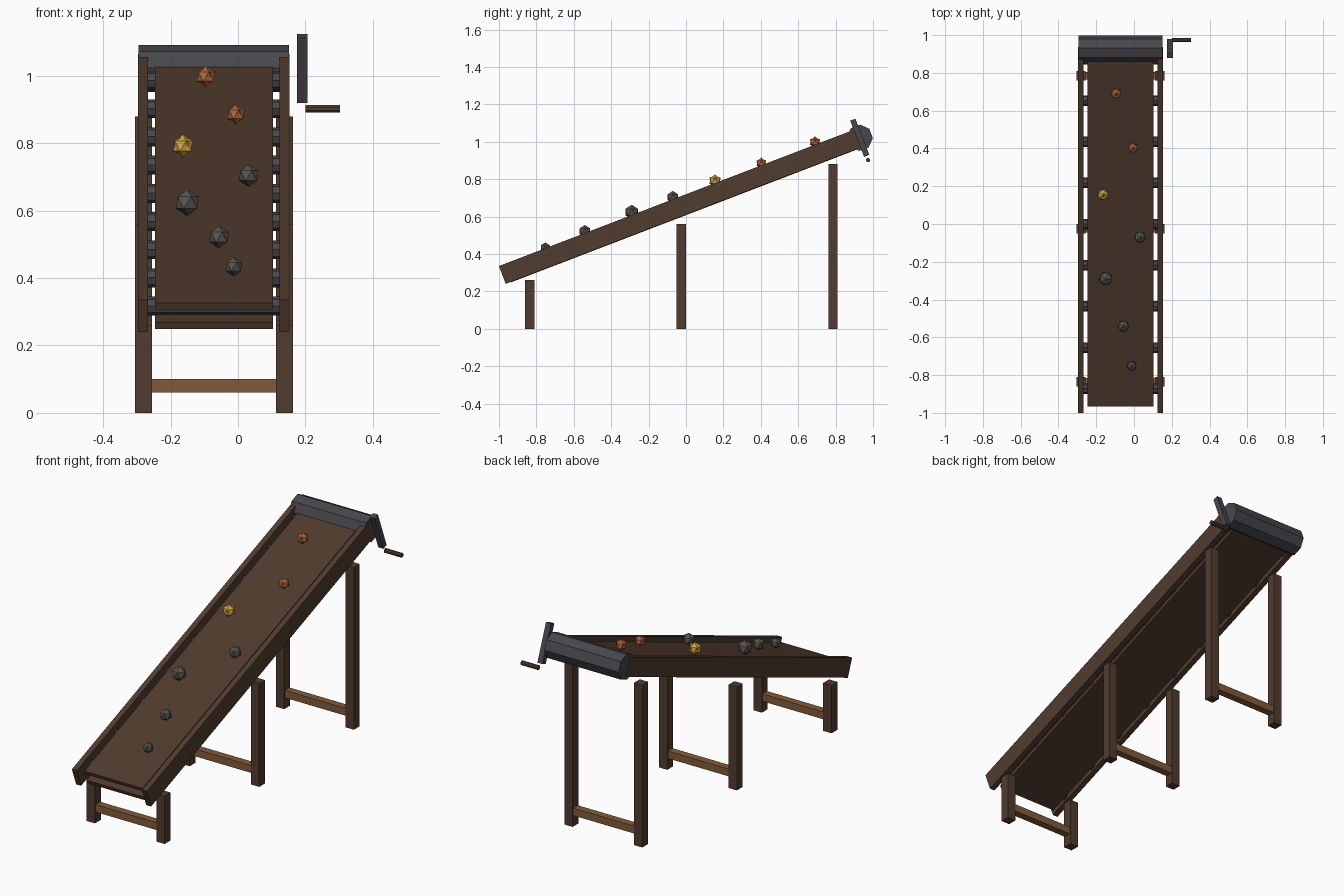
import bpy, bmesh, math
from mathutils import Matrix, Vector

cube = bpy.data.objects.get("Cube")
if cube:
    bpy.data.objects.remove(cube, do_unlink=True)


def material(name, rgb):
    m = bpy.data.materials.new(name)
    m.use_nodes = True
    m.diffuse_color = (*rgb, 1)
    m.node_tree.nodes["Principled BSDF"].inputs["Base Color"].default_value = (*rgb, 1)
    return m


WOOD = material("dark wood", (0.082, 0.045, 0.028))
BELT = material("brown belt", (0.082, 0.043, 0.027))
BRACE = material("light wood", (0.22, 0.105, 0.04))
METAL = material("dark metal", (0.062, 0.062, 0.073))
STONE = material("grey stone", (0.095, 0.09, 0.078))
COPPER = material("copper ore", (0.44, 0.135, 0.045))
GOLD = material("gold ore", (0.62, 0.38, 0.055))

MID = -0.0715                      # centre line of the conveyor in x
SLOPE = math.radians(21)
# Frame of the inclined bed: local y runs up the slope, local z is its normal
BED = Matrix.Translation((MID, 0, 0.665)) @ Matrix.Rotation(SLOPE, 4, 'X')


def finish(name, bm, mat, matrix):
    me = bpy.data.meshes.new(name)
    bm.to_mesh(me)
    bm.free()
    me.materials.append(mat)
    ob = bpy.data.objects.new(name, me)
    ob.matrix_world = matrix
    bpy.context.collection.objects.link(ob)
    return ob


def box(name, size, centre, mat, frame=Matrix()):
    bm = bmesh.new()
    bmesh.ops.create_cube(bm, size=1)
    bmesh.ops.scale(bm, vec=size, verts=bm.verts)
    return finish(name, bm, mat, frame @ Matrix.Translation(centre))


def rod(name, radius, length, centre, mat, frame=Matrix()):
    """Eight-sided bar lying along x, with flats facing up and down the frame."""
    bm = bmesh.new()
    turn = Matrix.Rotation(math.pi / 2, 4, 'Y') @ Matrix.Rotation(math.pi / 8, 4, 'Z')
    bmesh.ops.create_cone(bm, cap_ends=True, segments=8, radius1=radius,
                          radius2=radius, depth=length, matrix=turn)
    return finish(name, bm, mat, frame @ Matrix.Translation(centre))


def rock(name, radius, centre, mat, dent):
    """Faceted lump: the five-sided corners stay out, the others are pulled in."""
    bm = bmesh.new()
    bmesh.ops.create_icosphere(bm, subdivisions=2, radius=radius)
    for v in bm.verts:
        if len(v.link_edges) == 6:
            v.co *= dent
    return finish(name, bm, mat, Matrix.Translation(centre))


# Side rails
for side, label in ((-1, "right"), (1, "left")):
    box(f"{label}_rail", (0.03, 2.036, 0.102), (side * 0.21, -0.034, 0), WOOD, BED)

# Upper and lower runs of the belt
for label, height in (("upper", 0.019), ("lower", -0.043)):
    box(f"{label}_belt", (0.35, 1.99, 0.021), (0, -0.028, height), BELT, BED)

# Rollers under the belt
for i in range(9):
    y = -0.877 + i * 0.218
    rod(f"roller_{i + 1}", 0.028, 0.392, (0, y / math.cos(SLOPE), -0.0125), METAL, BED)

# Drive drum at the top end
DRUM_Y = 0.929 / math.cos(SLOPE)
rod("drive_drum", 0.07, 0.447, (0, DRUM_Y, 0), METAL, BED)

# Crank arm and handle
box("crank_arm", (0.03, 0.03, 0.207), (0.262, DRUM_Y, 0), METAL, BED)
rod("crank_handle", 0.012, 0.102, (0.252, 0.974, 0.902), WOOD)

# Trestles: two legs and a brace each
for label, y, height in (("front", -0.836, 0.26), ("middle", -0.025, 0.56), ("back", 0.786, 0.88)):
    for side, hand in ((-1, "right"), (1, "left")):
        box(f"{label}_{hand}_leg", (0.05, 0.05, height),
            (MID + side * 0.209, y, height / 2), WOOD)
    box(f"{label}_brace", (0.4, 0.04, 0.04), (MID, y, 0.08), BRACE)

# Ore lumps riding on the belt
lumps = (
    ("copper_lump_1", 0.032, (-0.095, 0.69, 0.998), COPPER, 0.76),
    ("copper_lump_2", 0.03, (-0.006, 0.403, 0.886), COPPER, 0.76),
    ("gold_lump", 0.035, (-0.163, 0.155, 0.792), GOLD, 0.76),
    ("stone_lump_1", 0.033, (0.032, -0.07, 0.704), STONE, 0.86),
    ("stone_lump_2", 0.039, (-0.15, -0.29, 0.624), STONE, 0.86),
    ("stone_lump_3", 0.033, (-0.056, -0.541, 0.522), STONE, 0.86),
    ("stone_lump_4", 0.028, (-0.012, -0.752, 0.434), STONE, 0.86),
)
for lump in lumps:
    rock(*lump)
